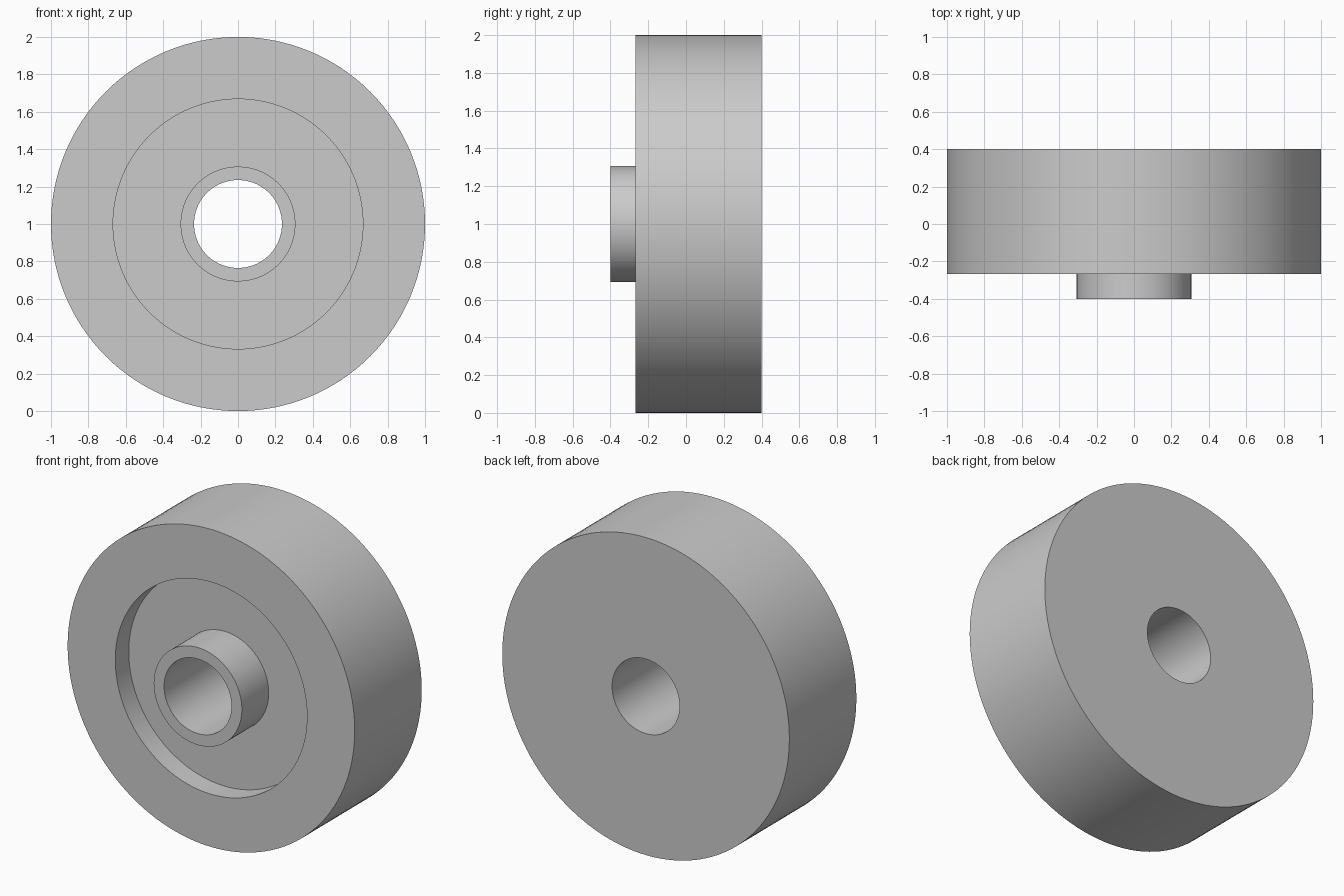
import bpy
import bmesh
import math
from mathutils import Matrix, Vector

cube = bpy.data.objects.get("Cube")
if cube:
    bpy.data.objects.remove(cube, do_unlink=True)

# Plain grey finish
GREY = (0.6, 0.6, 0.6, 1.0)
grey = bpy.data.materials.new("plain_grey")
grey.use_nodes = True
grey.diffuse_color = GREY
grey.node_tree.nodes["Principled BSDF"].inputs["Base Color"].default_value = GREY

SEGMENTS = 128
CENTRE = Vector((0, 0, 1))

# Radii and depths along y
rim_r, recess_r, hub_r, bore_r = 1.0, 0.668, 0.307, 0.235
back_y, front_y, floor_y, hub_y = 0.4, -0.267, -0.133, -0.4


def lathe(name, profile):
    """Revolve a closed (radius, y) profile around the wheel axle."""
    bm = bmesh.new()
    rings = []
    for radius, y in profile:
        ring = []
        for i in range(SEGMENTS):
            spin = Matrix.Rotation(math.tau * i / SEGMENTS, 3, 'Y')
            ring.append(bm.verts.new(CENTRE + spin @ Vector((radius, y, 0))))
        rings.append(ring)
    for a, b in zip(rings, rings[1:] + rings[:1]):
        for i in range(SEGMENTS):
            j = (i + 1) % SEGMENTS
            bm.faces.new((a[i], a[j], b[j], b[i]))
    bmesh.ops.recalc_face_normals(bm, faces=bm.faces)
    mesh = bpy.data.meshes.new(name)
    bm.to_mesh(mesh)
    bm.free()
    mesh.materials.append(grey)
    obj = bpy.data.objects.new(name, mesh)
    bpy.context.collection.objects.link(obj)
    bpy.ops.object.select_all(action='DESELECT')
    obj.select_set(True)
    bpy.context.view_layer.objects.active = obj
    bpy.ops.object.shade_smooth_by_angle(angle=math.radians(30))
    return obj


# Thick wheel with a recessed front, a raised hub and a through bore
lathe("wheel_with_hub", [
    (bore_r, back_y),
    (rim_r, back_y),
    (rim_r, front_y),
    (recess_r, front_y),
    (recess_r, floor_y),
    (hub_r, floor_y),
    (hub_r, hub_y),
    (bore_r, hub_y),
])
